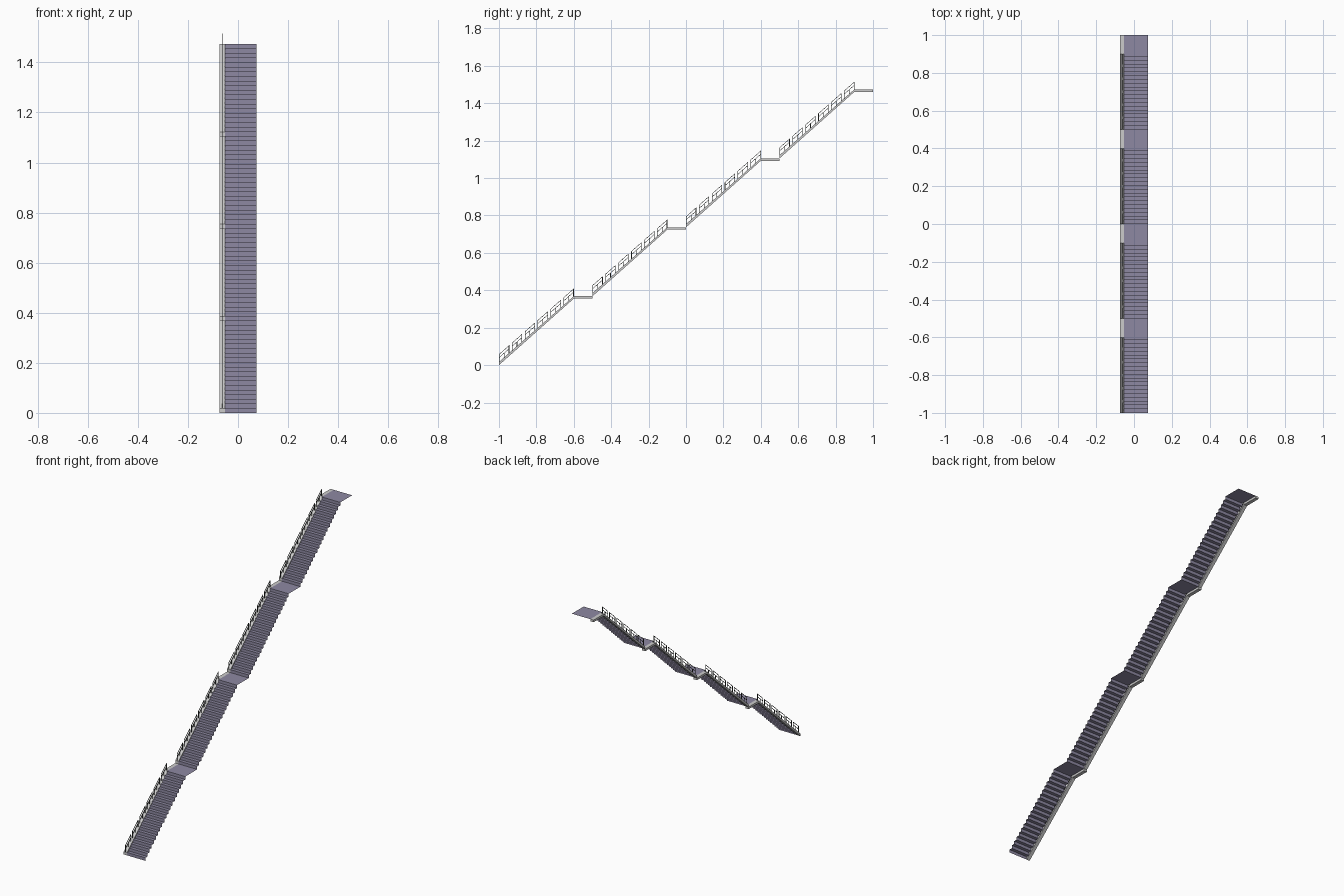
import bpy, bmesh

if "Cube" in bpy.data.objects:
    bpy.data.objects.remove(bpy.data.objects["Cube"])

FLIGHTS, STEPS = 4, 20
RISE = 1.474 / FLIGHTS          # height of one flight
PITCH = 0.5                     # flight plus landing, along y
RUN = 0.40                      # sloped part of a flight
GOING = 0.0203                  # depth of one tread
STRIP_T = 0.017                 # stringer thickness at the foot
SLOPE = (RISE - STRIP_T) / RUN


def material(name, rgb):
    m = bpy.data.materials.new(name)
    m.diffuse_color = (*rgb, 1)
    m.use_nodes = True
    m.node_tree.nodes["Principled BSDF"].inputs["Base Color"].default_value = m.diffuse_color
    return m


def finish(name, bm, mat=None):
    me = bpy.data.meshes.new(name)
    bm.to_mesh(me)
    bm.free()
    ob = bpy.data.objects.new(name, me)
    bpy.context.collection.objects.link(ob)
    if mat:
        me.materials.append(mat)
    return ob


def extrude(bm, pts, x0, x1, closed=True):
    """Sweep a (y, z) profile along x, as a solid or an open sheet."""
    a = [bm.verts.new((x0, y, z)) for y, z in pts]
    b = [bm.verts.new((x1, y, z)) for y, z in pts]
    n = len(pts)
    for i in range(n if closed else n - 1):
        j = (i + 1) % n
        bm.faces.new((a[i], b[i], b[j], a[j]))
    if closed:
        bm.faces.new(a[::-1])
        bm.faces.new(b)
        bmesh.ops.recalc_face_normals(bm, faces=bm.faces)


purple = material("tread_purple", (0.27, 0.25, 0.36))
dark = material("rail_dark", (0.06, 0.065, 0.06))

# treads, risers and landings: one folded sheet
profile = []
for f in range(FLIGHTS):
    y0, z0 = -1 + f * PITCH, f * RISE
    for s in range(STEPS):
        y = y0 + s * GOING
        profile += [(y, z0 + s * RISE / STEPS), (y, z0 + (s + 1) * RISE / STEPS)]
profile.append((1, FLIGHTS * RISE))
bm = bmesh.new()
extrude(bm, profile, -0.052, 0.073, closed=False)
finish("steps_and_landings", bm, purple)

# side strip: sloped bars and flat bars along the left edge
bm = bmesh.new()
for f in range(FLIGHTS):
    y0, z0 = -1 + f * PITCH, f * RISE
    top = z0 + RISE
    extrude(bm, [(y0, z0), (y0 + RUN, top - 0.013), (y0 + PITCH, top - 0.013),
                 (y0 + PITCH, top), (y0 + RUN, top), (y0, z0 + STRIP_T)],
            -0.074, -0.052)
finish("side_strip", bm)

# railing panels: two sloped rails on three posts
PANELS, WIDTH, HEIGHT, BAR = 6, 0.055, 0.041, 0.003
for f in range(FLIGHTS):
    bm = bmesh.new()
    y0, z0 = -1 + f * PITCH, f * RISE + STRIP_T
    for p in range(PANELS):
        start = p * (RUN - WIDTH) / (PANELS - 1)

        def bar(u0, u1, h0, h1):
            ya, yb = start + u0, start + u1
            extrude(bm, [(y0 + ya, z0 + SLOPE * ya + h0), (y0 + yb, z0 + SLOPE * yb + h0),
                         (y0 + yb, z0 + SLOPE * yb + h1), (y0 + ya, z0 + SLOPE * ya + h1)],
                    -0.0645, -0.0615)

        bar(0, WIDTH, HEIGHT - BAR, HEIGHT)
        bar(0, WIDTH, 0.021, 0.021 + BAR)
        bar(0, BAR, -0.002, HEIGHT - BAR)
        bar(WIDTH / 2 - BAR / 2, WIDTH / 2 + BAR / 2, -0.002, 0.021)
        bar(WIDTH - BAR, WIDTH, -0.002, HEIGHT - BAR)
    finish(f"railing_{f + 1}", bm, dark)
